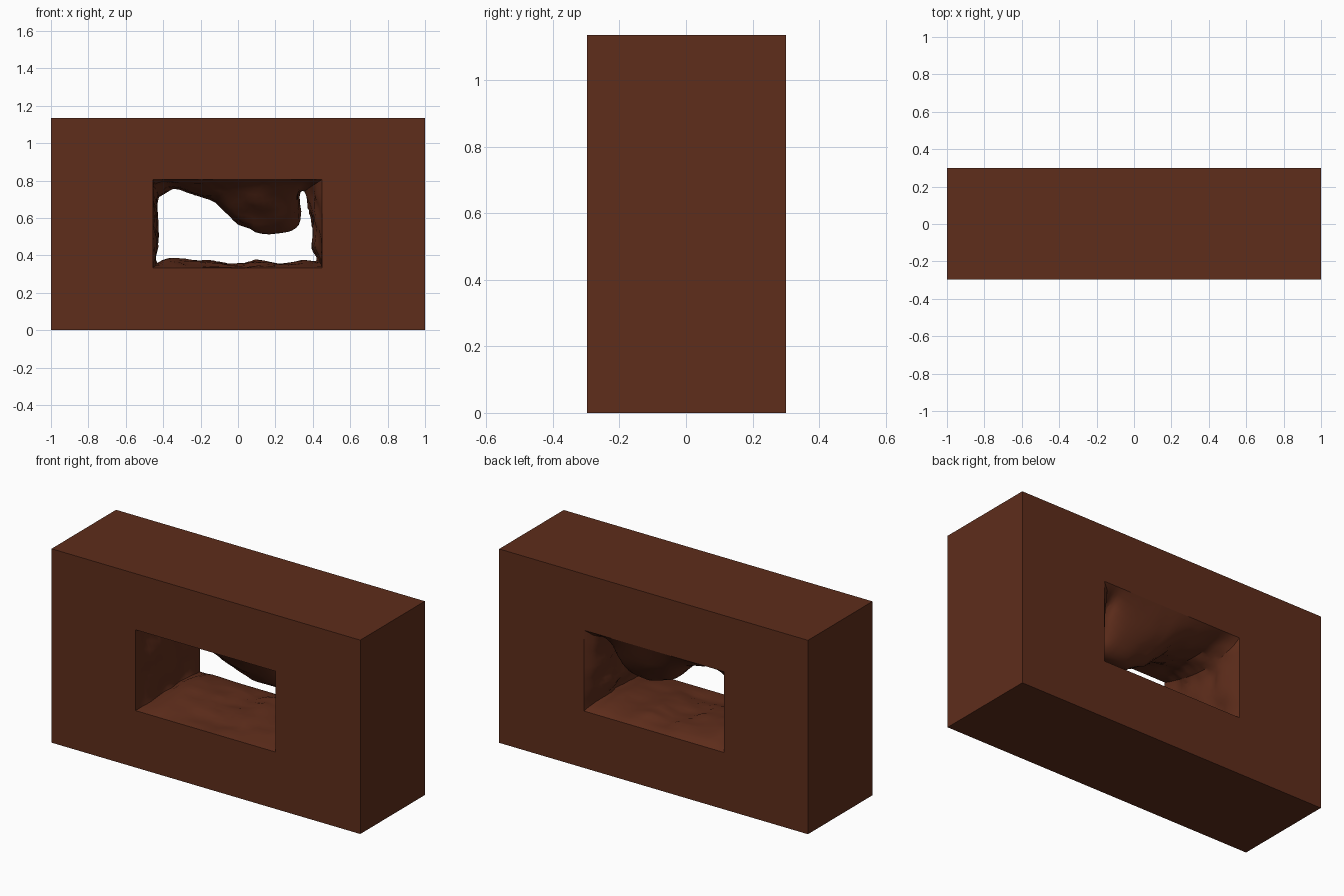
import bpy, bmesh, math
from mathutils import Vector, noise

if "Cube" in bpy.data.objects:
    bpy.data.objects.remove(bpy.data.objects["Cube"])

brown = bpy.data.materials.new("brown_rock")
brown.diffuse_color = (0.112, 0.026, 0.011, 1)
brown.use_nodes = True
brown.node_tree.nodes["Principled BSDF"].inputs["Base Color"].default_value = brown.diffuse_color

Y0, Y1, H = -0.297, 0.3, 1.135           # block depth and height
L, R, B, T = -0.455, 0.45, 0.333, 0.806  # opening rectangle


def finish(name, bm):
    bmesh.ops.remove_doubles(bm, verts=bm.verts, dist=1e-5)
    mesh = bpy.data.meshes.new(name)
    bm.to_mesh(mesh)
    bm.free()
    mesh.materials.append(brown)
    ob = bpy.data.objects.new(name, mesh)
    bpy.context.collection.objects.link(ob)
    return ob


# Outer block: box sides plus a picture-frame face front and back
bm = bmesh.new()


def rect(l, r, b, t, y):
    return [bm.verts.new(p) for p in ((l, y, b), (r, y, b), (r, y, t), (l, y, t))]


rings = [rect(L, R, B, T, Y0), rect(-1, 1, 0, H, Y0),
         rect(-1, 1, 0, H, Y1), rect(L, R, B, T, Y1)]
for a, b in zip(rings, rings[1:]):
    for i in range(4):
        j = (i + 1) % 4
        bm.faces.new((a[i], b[i], b[j], a[j]))
finish("outer_block", bm)

# Narrowest cross-section of the tunnel, side by side, starting at lower left
floor = [(-.43, .36), (-.37, .385), (-.26, .375), (-.14, .37),
         (-.04, .35), (.1, .375), (.22, .358), (.35, .375)]
right = [(.43, .37), (.41, .44), (.40, .52), (.385, .63), (.365, .70)]
ceiling = [(.345, .737), (.312, .71), (.33, .63), (.32, .56), (.27, .525),
           (.13, .515), (.03, .55), (-.05, .61), (-.14, .69), (-.23, .72), (-.34, .75)]
left = [(-.425, .715), (-.44, .62), (-.43, .5), (-.442, .42)]
sides = [floor, right, ceiling, left]
corners = [(L, B), (R, B), (R, T), (L, T)]
inner, outer, power = [], [], []
for k, side in enumerate(sides):
    a, b = Vector(corners[k]), Vector(corners[(k + 1) % 4])
    for i, p in enumerate(side):
        inner.append(Vector(p))
        outer.append(a.lerp(b, i / len(side)))
        power.append(1.0 if k == 2 and i > 0 else 0.6)


def smooth(pts, i, t):
    n = len(pts)
    p, q, r, s = (pts[(i + d) % n] for d in (-1, 0, 1, 2))
    return 0.5 * (2*q + (r - p)*t + (2*p - 5*q + 4*r - s)*t*t + (3*q - p - 3*r + s)*t**3)


# Rocky tunnel: rectangle at both mouths, pinched to the rough section inside
bm = bmesh.new()
N, SUB, STEPS = len(inner), 3, 22
centre = Vector((0, 0, 0.46))
loops = []
for s in range(STEPS + 1):
    t = s / STEPS
    w = max(0, math.sin(math.pi * t ** 1.45))
    if s == STEPS:
        w = 0
    loop = []
    for i in range(N):
        for u in range(SUB):
            f = u / SUB
            o = outer[i].lerp(outer[(i + 1) % N], f)
            n = smooth(inner, i, f)
            e = power[i] * (1 - f) + power[(i + 1) % N] * f
            m = o.lerp(n, w ** e)
            v = Vector((m.x, Y0 + (Y1 - Y0) * t, m.y))
            # rough relief pushed back into the rock, fading out at the mouths
            out = Vector((v.x - centre.x, 0, v.z - centre.z)).normalized()
            rough = noise.noise(v * 8) * 0.022 + noise.noise(v * 19) * 0.012
            v += out * rough * min(1, 5 * t, 5 * (1 - t))
            loop.append(bm.verts.new(v))
    loops.append(loop)
for a, b in zip(loops, loops[1:]):
    for i in range(len(a)):
        j = (i + 1) % len(a)
        bm.faces.new((a[i], a[j], b[j], b[i]))
tunnel = finish("rocky_tunnel", bm)
bpy.context.view_layer.objects.active = tunnel
tunnel.select_set(True)
bpy.ops.object.shade_smooth_by_angle(angle=math.radians(30))
